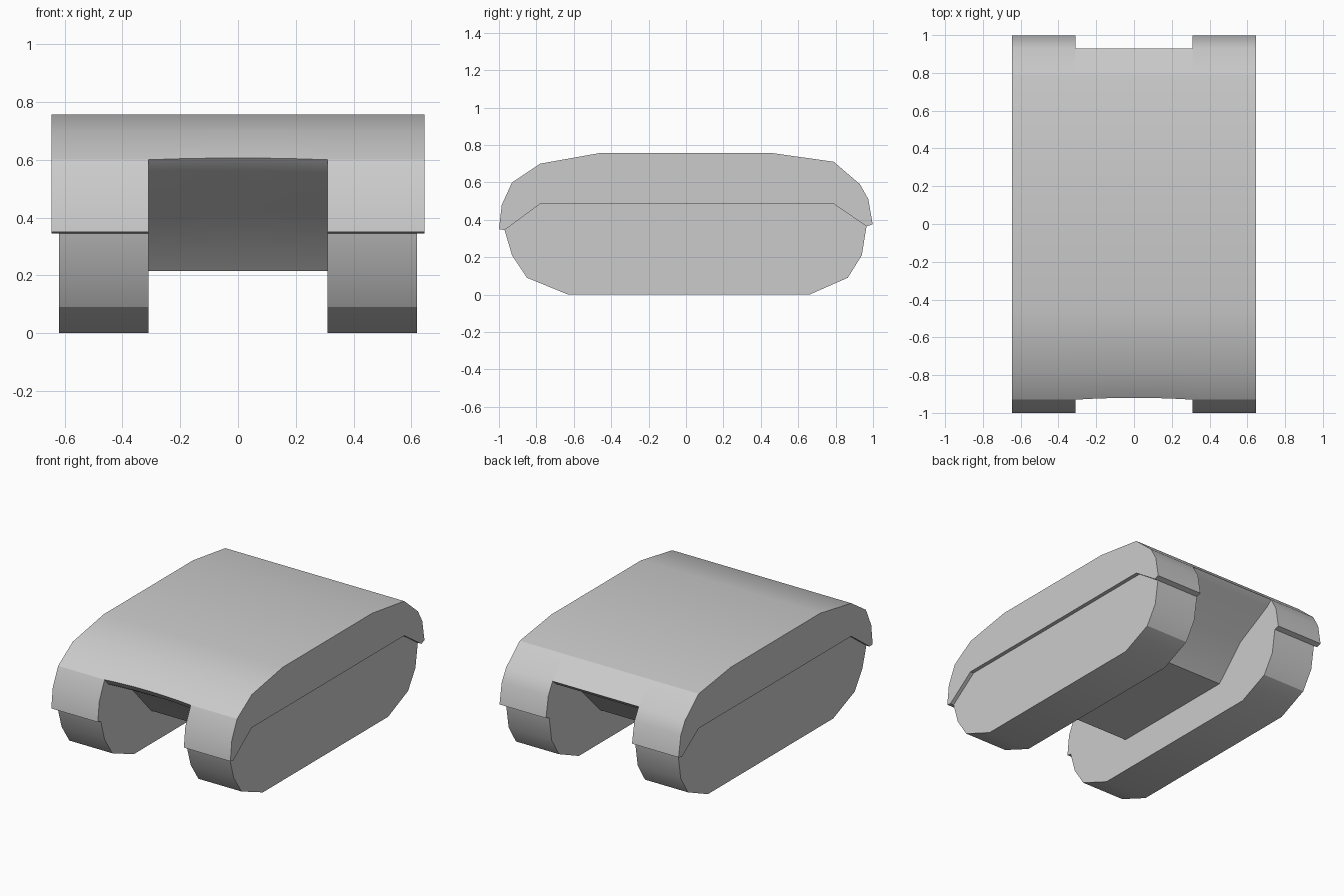
import bpy, bmesh, math

cube = bpy.data.objects.get("Cube")
if cube:
    bpy.data.objects.remove(cube, do_unlink=True)

grey = bpy.data.materials.new("plain grey")
grey.use_nodes = True
colour = (0.6, 0.6, 0.6, 1)
grey.diffuse_color = colour
grey.node_tree.nodes["Principled BSDF"].inputs["Base Color"].default_value = colour


def prism(name, profile, stations, caps=True, crown=0.0):
    """Sweep a (y, z) profile across x stations, optionally bowing the front lip."""
    bm = bmesh.new()
    half = max(abs(x) for x in stations)
    rings = []
    for x in stations:
        ring = []
        for y, z in profile:
            if crown and y < -0.85:
                bow = crown * (1 - (x / half) ** 2)
                y, z = y + bow, z + bow * 0.6
            ring.append(bm.verts.new((x, y, z)))
        rings.append(ring)
    n = len(profile)
    for a, b in zip(rings, rings[1:]):
        for i in range(n):
            j = (i + 1) % n
            bm.faces.new((a[i], a[j], b[j], b[i]))
    if caps:
        bm.faces.new(rings[0])
        bm.faces.new(rings[-1])
    bmesh.ops.recalc_face_normals(bm, faces=bm.faces)
    mesh = bpy.data.meshes.new(name)
    bm.to_mesh(mesh)
    bm.free()
    mesh.materials.append(grey)
    obj = bpy.data.objects.new(name, mesh)
    bpy.context.collection.objects.link(obj)
    bpy.ops.object.select_all(action="DESELECT")
    obj.select_set(True)
    bpy.context.view_layer.objects.active = obj
    bpy.ops.object.shade_smooth_by_angle(angle=math.radians(30))
    return obj


# Shared outlines, front to back
seam = [(-0.97, 0.345), (-0.78, 0.485), (0.79, 0.485), (0.965, 0.365)]
deck_top = [(-0.93, 0.60), (-0.78, 0.70), (-0.46, 0.757),
            (0.46, 0.757), (0.79, 0.71), (0.93, 0.59)]
fender = ([(-1.0, 0.35), (-0.985, 0.48)] + deck_top
          + [(0.975, 0.51), (0.998, 0.375)] + seam[::-1])
track = seam + [(0.94, 0.21), (0.865, 0.09), (0.66, 0.0),
                (-0.63, 0.0), (-0.85, 0.09), (-0.93, 0.21)]
hull = deck_top + [(0.89, 0.555), (0.64, 0.42), (0.44, 0.215),
                   (-0.45, 0.215), (-0.64, 0.42), (-0.89, 0.555)]

# Fenders and track blocks on both sides
INNER = 0.31
for side, sign in (("left", 1), ("right", -1)):
    prism(side + "_fender", fender, sorted((sign * INNER, sign * 0.645)))
    prism(side + "_track", track, sorted((sign * INNER, sign * 0.62)))

# Central hull and deck between the tracks, open where it meets them
prism("central_hull", hull, [INNER * i / 3 for i in range(-3, 4)],
      caps=False, crown=0.01)
